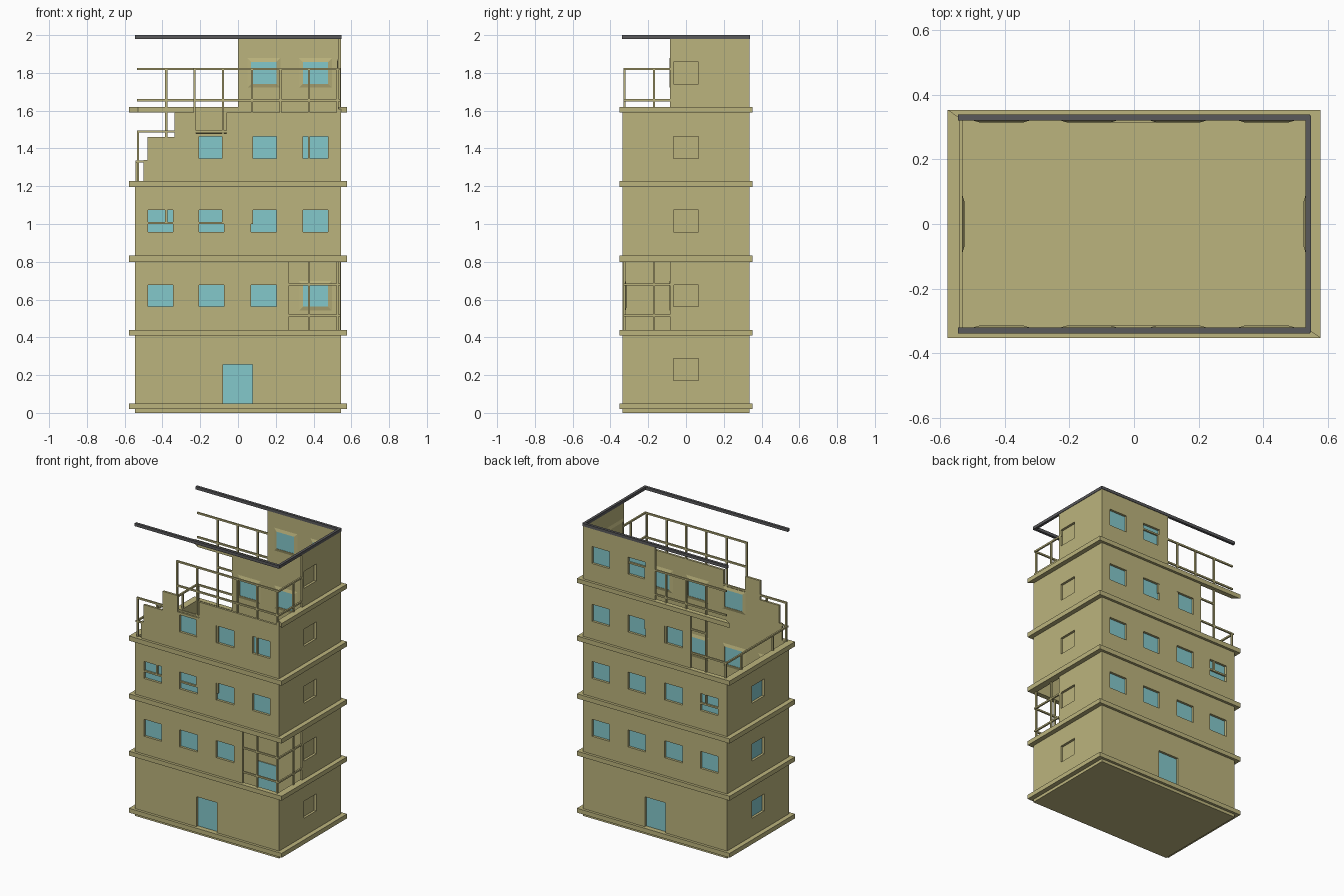
import bpy, bmesh
from mathutils import Vector

if "Cube" in bpy.data.objects:
    bpy.data.objects.remove(bpy.data.objects["Cube"])

HX, HY, T = 0.545, 0.335, 0.015          # wall half sizes and thickness
OX, OY = 0.577, 0.353                    # ledge half sizes


def material(name, rgb):
    m = bpy.data.materials.new(name)
    m.diffuse_color = (*rgb, 1)
    m.use_nodes = True
    m.node_tree.nodes["Principled BSDF"].inputs["Base Color"].default_value = m.diffuse_color
    return m


TAN = material("tan_concrete", (0.50, 0.455, 0.205))
GLASS = material("pale_blue_glass", (0.23, 0.58, 0.60))
GREY = material("dark_grey", (0.10, 0.10, 0.105))


def at(side, u, z, d=0.0):
    """Point on a wall: u along it, z up, d inward from the outer face."""
    return Vector({"front": (u, -HY + d, z), "back": (u, HY - d, z),
                   "right": (HX - d, u, z), "left": (-HX + d, u, z)}[side])


def finish(bm, name, mat):
    bmesh.ops.remove_doubles(bm, verts=bm.verts, dist=1e-5)
    bmesh.ops.recalc_face_normals(bm, faces=bm.faces)
    me = bpy.data.meshes.new(name)
    bm.to_mesh(me)
    bm.free()
    me.materials.append(mat)
    ob = bpy.data.objects.new(name, me)
    bpy.context.collection.objects.link(ob)
    return ob


def add_box(bm, a, b):
    c = [bm.verts.new((x, y, z)) for x in (a[0], b[0]) for y in (a[1], b[1]) for z in (a[2], b[2])]
    for f in ((0, 1, 3, 2), (4, 6, 7, 5), (0, 4, 5, 1), (2, 3, 7, 6), (0, 2, 6, 4), (1, 5, 7, 3)):
        bm.faces.new([c[i] for i in f])


def wall(side, holes):
    """Sheet of grid cells minus rectangular holes, thickened inward."""
    h = HX if side in ("front", "back") else HY
    us = sorted({-h, h} | {min(max(v, -h), h) for o in holes for v in o[:2]})
    zs = sorted({0, 1.98} | {min(max(v, 0), 1.98) for o in holes for v in o[2:]})
    bm = bmesh.new()
    for u0, u1 in zip(us, us[1:]):
        for z0, z1 in zip(zs, zs[1:]):
            u, z = (u0 + u1) / 2, (z0 + z1) / 2
            if not any(a < u < b and c < z < d for a, b, c, d in holes):
                bm.faces.new([bm.verts.new(at(side, *p)) for p in ((u0, z0), (u1, z0), (u1, z1), (u0, z1))])
    bmesh.ops.remove_doubles(bm, verts=bm.verts, dist=1e-5)
    bmesh.ops.recalc_face_normals(bm, faces=bm.faces)
    ext = bmesh.ops.extrude_face_region(bm, geom=bm.faces[:], use_keep_orig=True)
    shift = at(side, 0, 0, T) - at(side, 0, 0)
    bmesh.ops.translate(bm, vec=shift, verts=[v for v in ext["geom"] if isinstance(v, bmesh.types.BMVert)])
    finish(bm, side + "_wall", TAN)


def window(side, hole, mat, flare=0.02):
    """Glass plate with a flared frame on the inside of the wall."""
    a, b, c, d = hole

    def ring(bm, g, dep):
        return [bm.verts.new(at(side, *p, dep)) for p in
                ((a - g, c - g), (b + g, c - g), (b + g, d + g), (a - g, d + g))]
    bm = bmesh.new()
    rings = [ring(bm, flare, T), ring(bm, 0, T + 0.006), ring(bm, 0, T)]
    for r, s in zip(rings, rings[1:]):
        for i in range(4):
            j = (i + 1) % 4
            bm.faces.new((r[i], r[j], s[j], s[i]))
    finish(bm, side + "_window_frame", TAN)
    bm = bmesh.new()
    add_box(bm, at(side, a, c, T + 0.001), at(side, b, d, T + 0.004))
    finish(bm, side + "_window_pane", mat)


# Window and door openings
FLOOR_Z = [0.23, 0.62, 1.015, 1.405, 1.80]
COLS = [-0.41, -0.14, 0.137, 0.41]


def opening(u, floor):
    z = FLOOR_Z[floor]
    return (u - 0.067, u + 0.067, z - 0.058, z + 0.058)


DOOR = (-0.08, 0.077, 0.05, 0.255)
openings = {
    "front": [opening(u, f) for f in (1, 2, 3) for u in COLS
              if (f, u) not in ((1, 0.41), (3, -0.41))] + [DOOR],
    "back": [opening(u, f) for f in (1, 2, 3, 4) for u in COLS
             if not (f == 3 and u == -0.41) and not (f == 4 and u < 0)] + [DOOR],
    "right": [opening(0, f) for f in range(5)],
    "left": [opening(0, f) for f in range(3)],
}
# Broken-away wall areas
damage = {
    "front": [(-1, 1, 1.59, 2), (-1, -0.50, 1.225, 2), (-1, -0.48, 1.34, 2), (-1, -0.335, 1.46, 2),
              (-0.222, -0.06, 1.48, 2), (0.27, 1, 0.43, 0.81)],
    "back": [(-1, -0.27, 1.21, 2), (-1, 0, 1.61, 2)],
    "right": [(-1, -0.085, 1.61, 2), (-1, -0.085, 0.43, 0.81)],
    "left": [(-1, 1, 1.21, 2)],
}
for side in openings:
    wall(side, openings[side] + damage[side])
    for o in openings[side]:
        window(side, o, TAN if side == "right" else GLASS, 0.0 if o == DOOR else 0.02)

# Ground plate
bm = bmesh.new()
add_box(bm, (-HX, -HY, 0), (HX, HY, 0.012))
finish(bm, "ground_plate", TAN)


# Mitred ledges round each storey; the top one survives on two sides only
def ledge(side, z0, z1):
    sx, sy = OX, OY
    ix, iy = HX - T, HY - T
    pts = {"front": ((-sx, -sy), (sx, -sy), (ix, -iy), (-ix, -iy)),
           "back": ((-sx, sy), (sx, sy), (ix, iy), (-ix, iy)),
           "right": ((sx, -sy), (sx, sy), (ix, iy), (ix, -iy)),
           "left": ((-sx, -sy), (-sx, sy), (-ix, iy), (-ix, -iy))}[side]
    bm = bmesh.new()
    lo, hi = ([bm.verts.new((*p, z)) for p in pts] for z in (z0, z1))
    bm.faces.new(lo)
    bm.faces.new(hi)
    for i in range(4):
        j = (i + 1) % 4
        bm.faces.new((lo[i], lo[j], hi[j], hi[i]))
    finish(bm, side + "_ledge", TAN)


for z0, z1 in ((0.02, 0.05), (0.41, 0.44), (0.80, 0.832), (1.195, 1.227)):
    for side in openings:
        ledge(side, z0, z1)
for side in ("back", "right"):
    ledge(side, 1.59, 1.62)

# Roof edge strips on three sides
bm = bmesh.new()
for side, h in (("front", HX), ("back", HX), ("right", HY)):
    add_box(bm, at(side, -h, 1.98, -0.003), at(side, h, 2.0, T))
finish(bm, "roof_edge", GREY)

# Reinforcement bars inside the walls: rails (z, u0, u1) and posts (u, z0, z1)
R, DEP = 0.0055, 0.0085
rails = {
    "front": [(1.82, -0.23, 0.53), (1.655, -0.23, 0.53), (1.49, -0.53, 0.53), (1.33, -0.53, 0.53),
              (1.005, -0.53, -0.075), (0.68, 0.22, 0.53), (0.515, 0.22, 0.53)],
    "back": [(1.82, -0.53, 0.22), (1.655, -0.53, 0.22), (1.49, -0.38, -0.2), (1.33, -0.53, -0.2),
             (1.005, -0.53, -0.33)],
    "right": [(z, -0.325, -0.07) for z in (1.82, 1.655, 0.68, 0.515)],
    "left": [(1.33, -0.325, 0.325)],
}
posts = {
    "front": [(-0.53, 1.0, 1.49), (-0.38, 1.0, 1.49), (-0.23, 1.0, 1.82), (-0.08, 1.0, 1.82),
              (0.075, 1.0, 1.82), (0.225, 1.17, 1.82), (0.375, 1.17, 1.82), (0.527, 1.17, 1.82),
              (0.375, 0.41, 0.84), (0.527, 0.41, 0.84)],
    "back": [(-0.53, 1.0, 1.33), (-0.38, 1.0, 1.82), (-0.23, 1.17, 1.82), (-0.08, 1.17, 1.82),
             (0.075, 1.4, 1.82)],
    "right": [(-0.17, 1.3, 1.82), (-0.17, 0.41, 0.84)],
    "left": [(-0.17, 1.0, 1.33), (0.17, 1.0, 1.33)],
}
for side in rails:
    bm = bmesh.new()
    for z, u0, u1 in rails[side]:
        add_box(bm, at(side, u0 - R, z - R, DEP - R), at(side, u1 + R, z + R, DEP + R))
    for u, z0, z1 in posts[side]:
        add_box(bm, at(side, u - R, z0, DEP - R), at(side, u + R, z1, DEP + R))
    # boxes stay separate, so skip welding surprises by using finish as usual
    finish(bm, side + "_reinforcement_bars", TAN)
